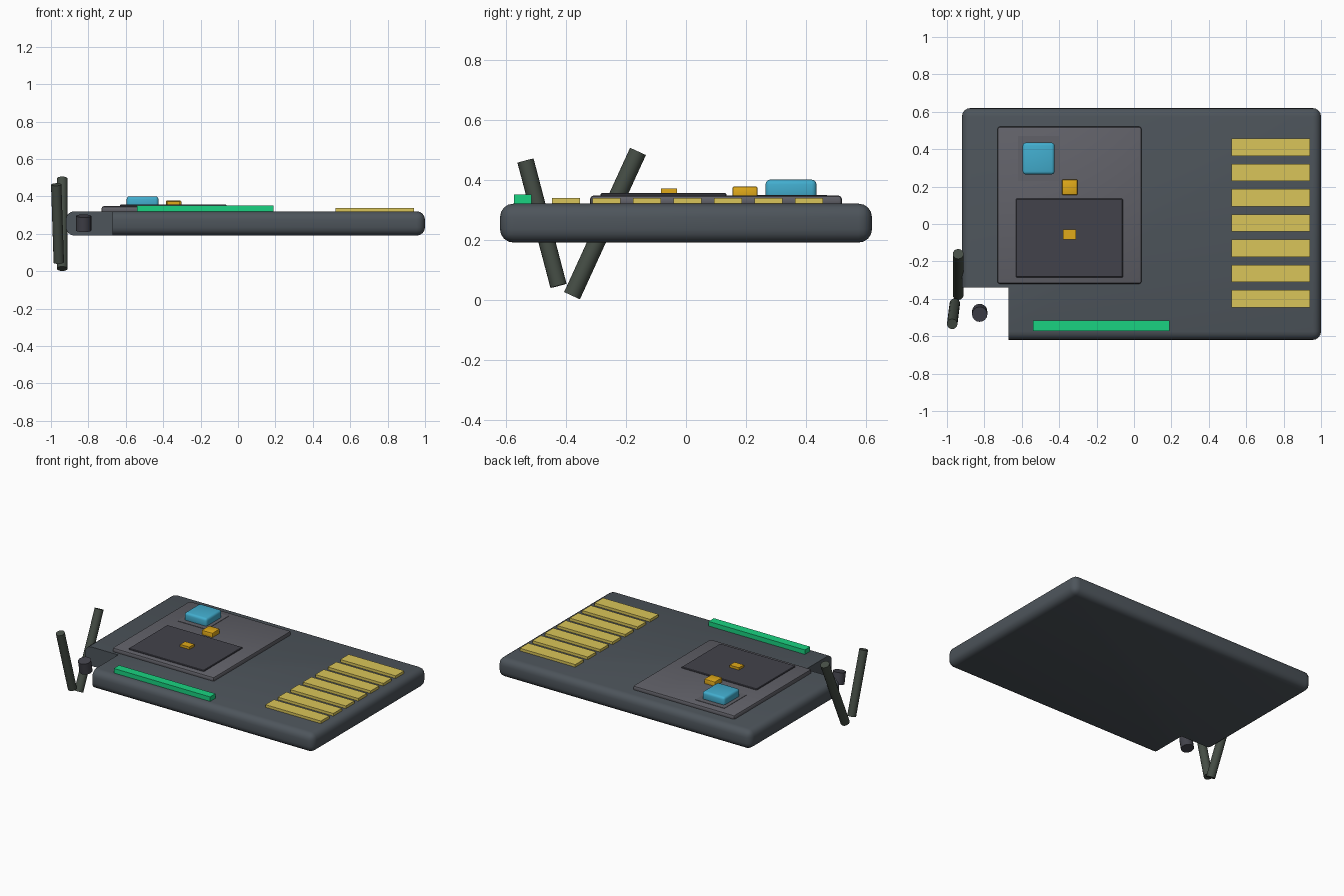
import bpy
from mathutils import Vector

if "Cube" in bpy.data.objects:
    bpy.data.objects.remove(bpy.data.objects["Cube"])


def material(name, rgb):
    m = bpy.data.materials.new(name)
    m.diffuse_color = (*rgb, 1)
    m.use_nodes = True
    m.node_tree.nodes["Principled BSDF"].inputs["Base Color"].default_value = m.diffuse_color
    return m


SLATE = material("slate", (0.075, 0.09, 0.105))
GREY = material("panel_grey", (0.12, 0.12, 0.14))
DARK = material("dark_grey", (0.055, 0.055, 0.07))
BLUE = material("blue", (0.055, 0.42, 0.62))
AMBER = material("amber", (0.75, 0.40, 0.01))
GOLD = material("gold", (0.70, 0.56, 0.10))
GREEN = material("green", (0.01, 0.65, 0.22))
OLIVE = material("olive", (0.06, 0.075, 0.06))


def activate(o):
    bpy.ops.object.select_all(action='DESELECT')
    o.select_set(True)
    bpy.context.view_layer.objects.active = o


def box(name, x, y, z, mat=None, bevel=0, segments=3):
    """Box from (min, max) ranges, with optional rounded edges."""
    bpy.ops.mesh.primitive_cube_add(size=1, location=[sum(r) / 2 for r in (x, y, z)])
    o = bpy.context.object
    o.name = name
    o.scale = [r[1] - r[0] for r in (x, y, z)]
    bpy.ops.object.transform_apply(location=False, rotation=False, scale=True)
    if mat:
        o.data.materials.append(mat)
    if bevel:
        b = o.modifiers.new("bevel", 'BEVEL')
        b.width, b.segments = bevel, segments
        activate(o)
        bpy.ops.object.modifier_apply(modifier="bevel")
        bpy.ops.object.shade_smooth_by_angle()
    return o


def rod(name, a, b, radius, mat):
    """Cylinder running from point a to point b."""
    a, b = Vector(a), Vector(b)
    bpy.ops.mesh.primitive_cylinder_add(vertices=16, radius=radius, depth=(b - a).length,
                                        location=(a + b) / 2)
    o = bpy.context.object
    o.name = name
    o.rotation_euler = (b - a).to_track_quat('Z', 'Y').to_euler()
    o.data.materials.append(mat)
    bpy.ops.object.shade_smooth_by_angle()
    return o


# Rounded slab with a missing front-left corner
body = box("body", (-0.92, 1.0), (-0.62, 0.62), (0.19, 0.32), SLATE, 0.045, 4)
cutter = box("corner_cutter", (-1.2, -0.67), (-0.9, -0.34), (0, 0.6), SLATE)
cut = body.modifiers.new("corner_cut", 'BOOLEAN')
cut.operation, cut.object = 'DIFFERENCE', cutter
activate(body)
bpy.ops.object.modifier_apply(modifier="corner_cut")
bpy.data.objects.remove(cutter)

# Raised label panel and the pieces on it
box("panel", (-0.73, 0.04), (-0.32, 0.52), (0.31, 0.347), GREY, 0.012, 2)
box("dark_inset", (-0.63, -0.06), (-0.285, 0.135), (0.335, 0.355), DARK, 0.003, 1)
box("chip_base", (-0.62, -0.40), (0.23, 0.47), (0.335, 0.3495), GREY)
box("blue_block", (-0.595, -0.425), (0.265, 0.435), (0.335, 0.40), BLUE, 0.016, 3)
box("amber_block", (-0.385, -0.303), (0.155, 0.238), (0.335, 0.377), AMBER, 0.005, 2)
box("small_amber_block", (-0.38, -0.31), (-0.083, -0.03), (0.34, 0.371), AMBER)

# Row of contact strips
for i in range(7):
    yc = -0.40 + 0.135 * i
    box(f"contact_{i + 1}", (0.52, 0.94), (yc - 0.046, yc + 0.046), (0.31, 0.338), GOLD)

# Light bar along the front
box("green_bar", (-0.54, 0.19), (-0.573, -0.515), (0.31, 0.351), GREEN)

# Broken-off pieces at the missing corner
rod("rear_stick", (-0.94, -0.38, 0.013), (-0.94, -0.16, 0.494), 0.029, OLIVE)
rod("front_stick", (-0.958, -0.425, 0.046), (-0.972, -0.535, 0.463), 0.028, OLIVE)
rod("stub", (-0.825, -0.467, 0.217), (-0.825, -0.483, 0.295), 0.041, DARK)
